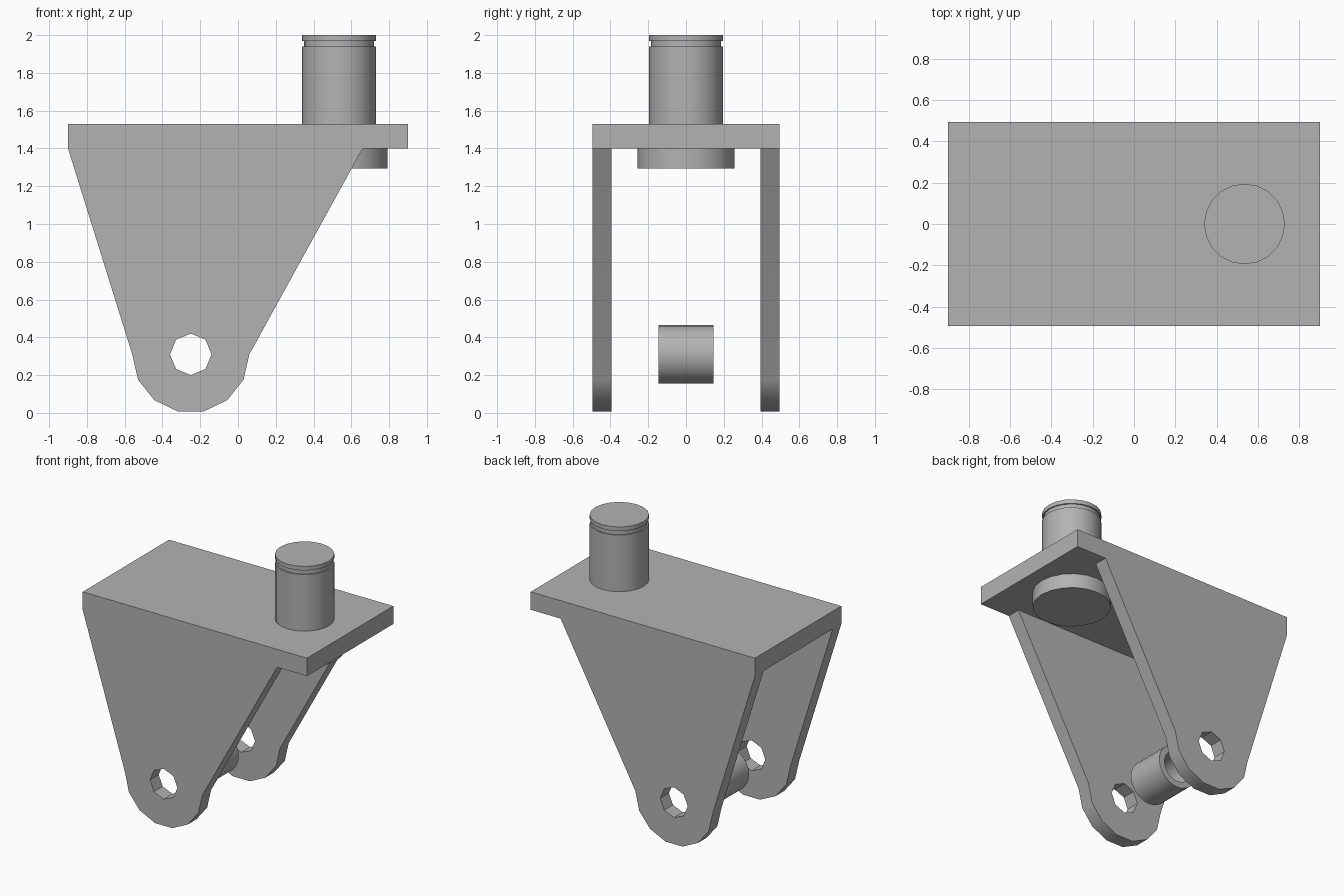
import bpy
import bmesh
from math import cos, sin, pi, radians
from mathutils import Matrix

default = bpy.data.objects.get("Cube")
if default:
    bpy.data.objects.remove(default, do_unlink=True)

# One grey metal for every part
GREY = (0.45, 0.45, 0.45, 1)
metal = bpy.data.materials.new("grey_metal")
metal.use_nodes = True
metal.diffuse_color = GREY
metal.node_tree.nodes["Principled BSDF"].inputs["Base Color"].default_value = GREY

# Shared layout
PIVOT_X, PIVOT_Z, LOBE_R = -0.25, 0.31, 0.31
HALF_X, HALF_Y, WALL = 0.90, 0.495, 0.10
PLATE_LOW, PLATE_TOP = 1.40, 1.53
PIN_X = 0.535


def finish(bm, name):
    """Turn a bmesh into a linked object with outward normals."""
    bmesh.ops.recalc_face_normals(bm, faces=bm.faces)
    mesh = bpy.data.meshes.new(name)
    bm.to_mesh(mesh)
    bm.free()
    obj = bpy.data.objects.new(name, mesh)
    bpy.context.collection.objects.link(obj)
    mesh.materials.append(metal)
    return obj


def extrude_y(name, profile, half):
    """Extrude an (x, z) outline from -half to +half along y."""
    bm = bmesh.new()
    face = bm.faces.new([bm.verts.new((x, -half, z)) for x, z in profile])
    new = bmesh.ops.extrude_face_region(bm, geom=[face])["geom"]
    verts = [g for g in new if isinstance(g, bmesh.types.BMVert)]
    bmesh.ops.translate(bm, vec=(0, 2 * half, 0), verts=verts)
    return finish(bm, name)


def lathe(name, profile, sides, matrix, closed=False):
    """Revolve an (r, z) profile about z; an open profile gets end caps."""
    bm = bmesh.new()
    rings = [[bm.verts.new((r * cos(2 * pi * i / sides), r * sin(2 * pi * i / sides), z))
              for i in range(sides)] for r, z in profile]
    pairs = list(zip(rings, rings[1:]))
    if closed:
        pairs.append((rings[-1], rings[0]))
    else:
        bm.faces.new(rings[0])
        bm.faces.new(rings[-1])
    for a, b in pairs:
        for i in range(sides):
            j = (i + 1) % sides
            bm.faces.new((a[i], a[j], b[j], b[i]))
    bmesh.ops.transform(bm, matrix=matrix, verts=bm.verts)
    return finish(bm, name)


def activate(obj):
    bpy.ops.object.select_all(action="DESELECT")
    obj.select_set(True)
    bpy.context.view_layer.objects.active = obj


def cut(obj, cutter):
    """Subtract the cutter and remove it."""
    cutter.hide_render = True
    mod = obj.modifiers.new("cut", "BOOLEAN")
    mod.operation, mod.solver, mod.object = "DIFFERENCE", "EXACT", cutter
    activate(obj)
    bpy.ops.object.modifier_apply(modifier=mod.name)
    bpy.data.objects.remove(cutter, do_unlink=True)


def smooth(obj):
    activate(obj)
    bpy.ops.object.shade_smooth_by_angle(angle=radians(30))
    obj.modifiers.new("weighted_normals", "WEIGHTED_NORMAL").keep_sharp = True


# Fork bracket: plate and two tapered, round-ended cheeks
lobe = [(PIVOT_X + LOBE_R * cos(pi * i / 7), PIVOT_Z - LOBE_R * sin(pi * i / 7))
        for i in range(8)]
outline = [(-HALF_X, PLATE_LOW), (-HALF_X, PLATE_TOP), (HALF_X, PLATE_TOP),
           (HALF_X, PLATE_LOW), (0.66, PLATE_LOW)] + lobe
bracket = extrude_y("fork_bracket", outline, HALF_Y)

# Open the gap between the cheeks and drill the axle holes
gap = [(-2, -1), (-2, PLATE_LOW), (2, PLATE_LOW), (2, -1)]
cut(bracket, extrude_y("gap_cutter", gap, HALF_Y - WALL))
hole = [(PIVOT_X + 0.11 * cos(pi * i / 4), PIVOT_Z + 0.11 * sin(pi * i / 4))
        for i in range(8)]
cut(bracket, extrude_y("hole_cutter", hole, 1))
smooth(bracket)

# Axle bushing floating between the cheeks
across = Matrix.Translation((PIVOT_X, 0, PIVOT_Z)) @ Matrix.Rotation(pi / 2, 4, "X")
smooth(lathe("axle_bushing", [(0.155, -0.145), (0.155, 0.145), (0.11, 0.145), (0.11, -0.145)],
             24, across, closed=True))

# Swivel pin with a flanged head below and a clip groove near the top
upright = Matrix.Translation((PIN_X, 0, 0))
smooth(lathe("swivel_pin", [(0.257, 1.295), (0.257, PLATE_LOW), (0.195, PLATE_LOW),
                            (0.195, 1.94), (0.186, 1.94), (0.186, 1.97),
                            (0.195, 1.97), (0.195, 2.0)], 20, upright))
